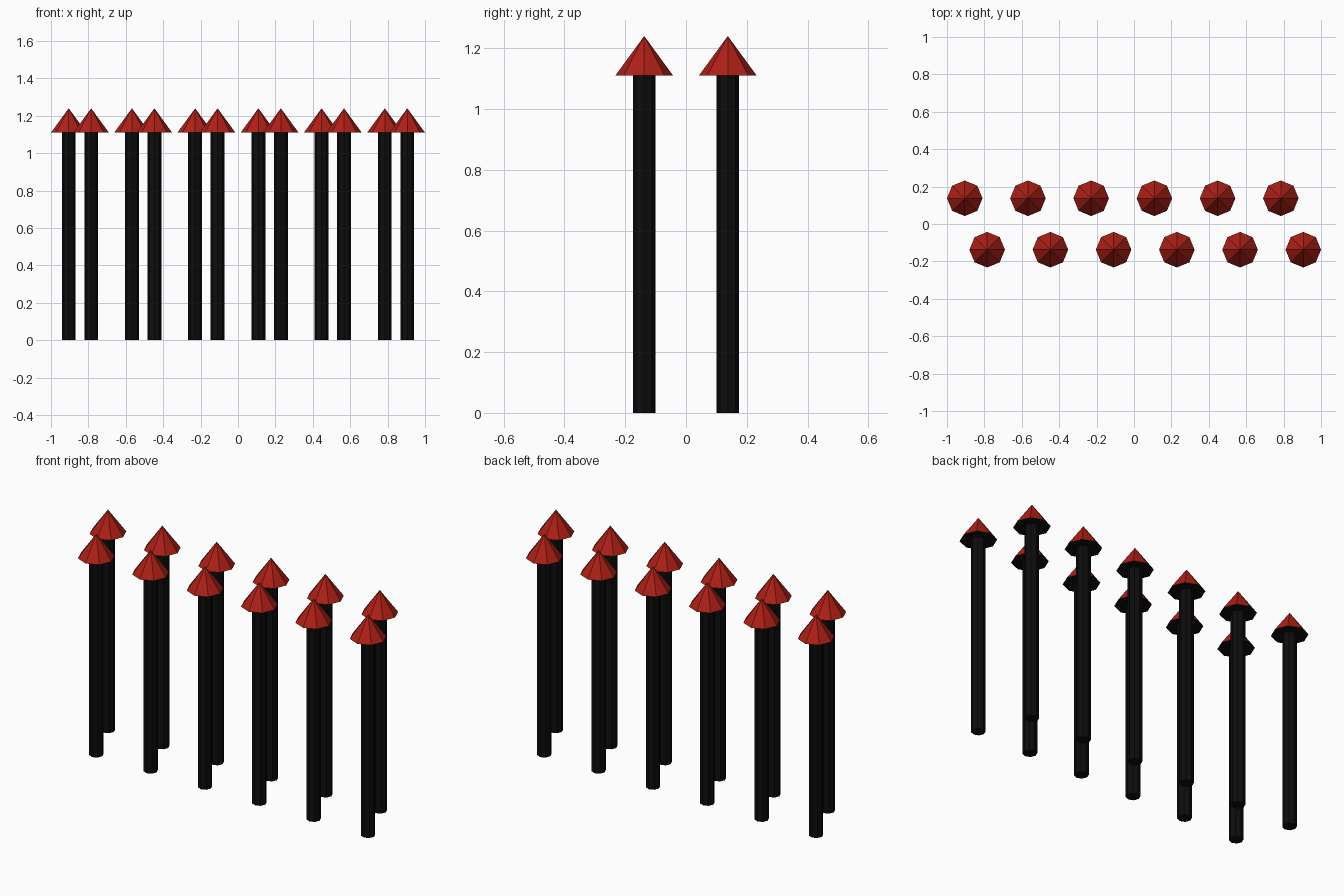
import bpy

if "Cube" in bpy.data.objects:
    bpy.data.objects.remove(bpy.data.objects["Cube"])

SIDES = 8
SHAFT_R, SHAFT_H = 0.037, 1.11
TIP_R, TIP_TOP = 0.095, 1.24
PITCH = 0.338


def material(name, colour):
    m = bpy.data.materials.new(name)
    m.diffuse_color = colour
    m.use_nodes = True
    m.node_tree.nodes["Principled BSDF"].inputs["Base Color"].default_value = m.diffuse_color
    return m


black = material("black", (0.004, 0.004, 0.004, 1))
red = material("red", (0.42, 0.014, 0.008, 1))


def add_post(name, x, y):
    # Black shaft
    bpy.ops.mesh.primitive_cylinder_add(vertices=SIDES, radius=SHAFT_R, depth=SHAFT_H,
                                        location=(x, y, SHAFT_H / 2))
    shaft = bpy.context.object
    shaft.name = name + "_shaft"
    shaft.data.materials.append(black)

    # Red pointed cap with a black underside
    depth = TIP_TOP - SHAFT_H
    bpy.ops.mesh.primitive_cone_add(vertices=SIDES, radius1=TIP_R, radius2=0, depth=depth,
                                    location=(x, y, SHAFT_H + depth / 2))
    cap = bpy.context.object
    cap.name = name + "_cap"
    cap.data.materials.append(red)
    cap.data.materials.append(black)
    for face in cap.data.polygons:
        if face.normal.z < -0.9:
            face.material_index = 1


# Two staggered rows of six posts
for i in range(6):
    add_post(f"back_post_{i + 1}", -0.905 + i * PITCH, 0.1375)
    add_post(f"front_post_{i + 1}", 0.905 - i * PITCH, -0.1375)
